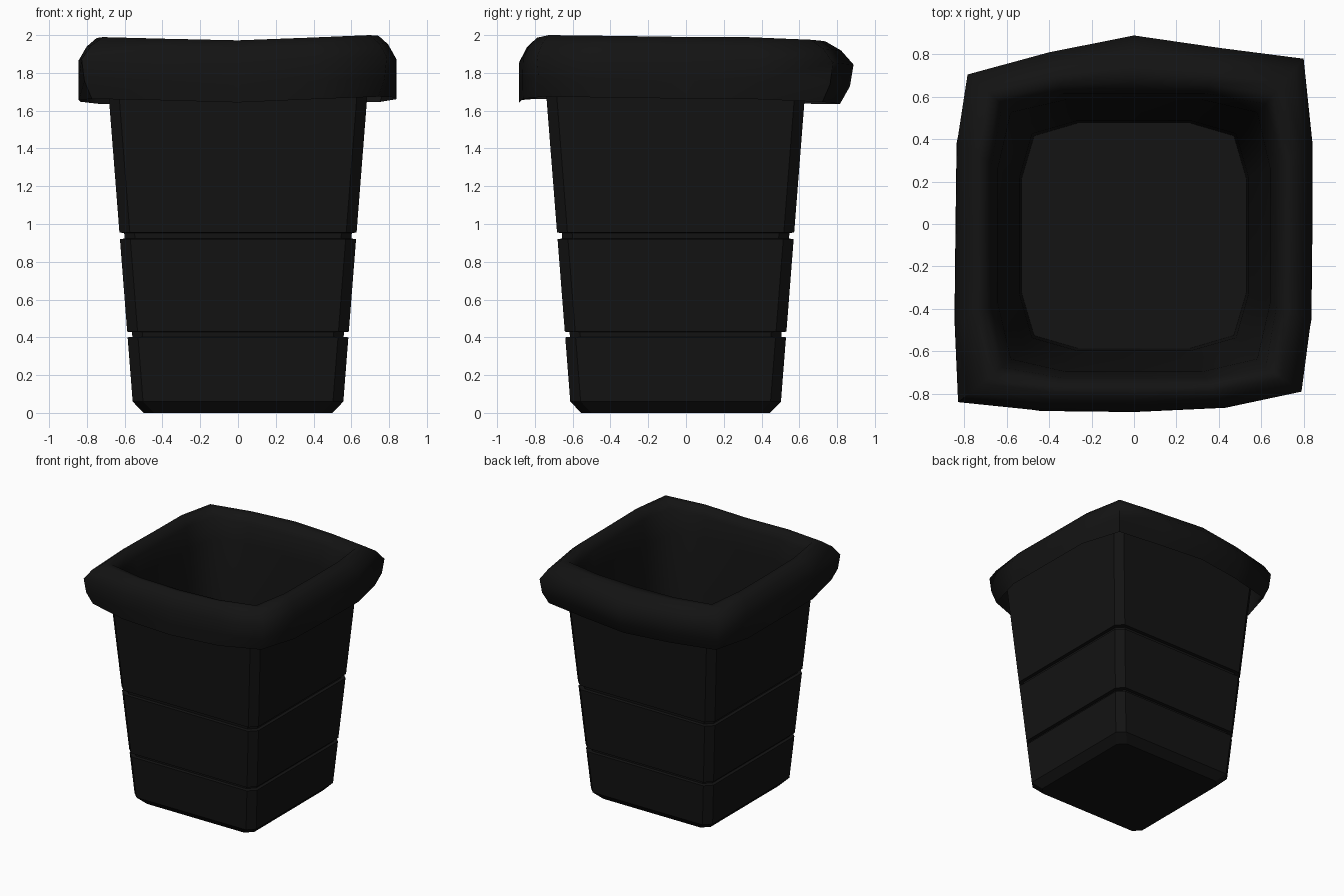
import bpy, bmesh, math

if "Cube" in bpy.data.objects:
    bpy.data.objects.remove(bpy.data.objects["Cube"])

CY = -0.055  # the bin sits slightly forward of the rim's centre

black = bpy.data.materials.new("black_plastic")
black.diffuse_color = (0.0065, 0.0065, 0.0065, 1)
black.use_nodes = True
black.node_tree.nodes["Principled BSDF"].inputs["Base Color"].default_value = black.diffuse_color


def loft(name, rings, cap_first=False, cap_last=False):
    """Bridge equal-length rings of points into one mesh object."""
    bm = bmesh.new()
    vr = [[bm.verts.new(p) for p in r] for r in rings]
    n = len(vr[0])
    for a, b in zip(vr, vr[1:]):
        for i in range(n):
            j = (i + 1) % n
            bm.faces.new((a[i], a[j], b[j], b[i]))
    if cap_first:
        bm.faces.new(vr[0][::-1])
    if cap_last:
        bm.faces.new(vr[-1])
    me = bpy.data.meshes.new(name)
    bm.to_mesh(me)
    bm.free()
    ob = bpy.data.objects.new(name, me)
    bpy.context.collection.objects.link(ob)
    me.materials.append(black)
    return ob


def octagon(h, z, c=0.055):
    """Square with chamfered corners."""
    k = h - c
    pts = [(h, -k), (h, k), (k, h), (-k, h), (-h, k), (-h, -k), (-k, -h), (k, -h)]
    return [(x, y + CY, z) for x, y in pts]


def width(z):
    return 0.553 + 0.0783 * z


# Tapered bin with a bevelled foot and two narrow grooves
profile = [(0.50, 0), (width(0.06), 0.06)]
for z0, z1 in ((0.40, 0.43), (0.92, 0.955)):
    profile += [(width(z0), z0), (width(z0) - 0.025, z0 + 0.003),
                (width(z1) - 0.025, z1 - 0.003), (width(z1), z1)]
profile += [(width(1.84), 1.84), (width(1.84) - 0.02, 1.84)]
loft("bin_body", [octagon(h, z) for h, z in profile], cap_first=True)

# Outer plan of the bag fold, counter-clockwise from the front left corner
plan = [(-0.83, -0.84), (-0.44, -0.88), (0, -0.885), (0.43, -0.865),
        (0.79, -0.79), (0.835, -0.45), (0.84, 0), (0.84, 0.38),
        (0.80, 0.78), (0.41, 0.83), (0, 0.89), (-0.40, 0.81),
        (-0.785, 0.705), (-0.835, 0.38), (-0.84, 0), (-0.845, -0.45)]


def square(h, r):
    """Square with four points a side, corners pulled in by r."""
    k = h - r
    s = [-k, -h / 2, 0, h / 2]
    pts = []
    for q in range(4):
        for i, a in enumerate(s):
            x, y = a, (-k if i == 0 else -h)
            for _ in range(q):
                x, y = -y, x
            pts.append((x, y + CY))
    return pts


# Uneven heights of the rim: drooping at the back, slightly low at the left
def droop(x, y):
    back = max(0, y - 0.3)
    return -0.04 * back - 0.008 * (1 - x) - 0.015 * math.cos(4 * x) * max(0, -y)


def bag_ring(h, t, z, loose=1, tuck=0, r=0.05):
    """t = 0 is the outer fold, t = 1 the inner square; tuck pulls in corners and back."""
    ring = []
    for i, ((ox, oy), (sx, sy)) in enumerate(zip(plan, square(h, r))):
        k = t + (tuck if i % 4 == 0 or i in (9, 10, 11) else 0)
        x, y = ox + (sx - ox) * k, oy + (sy - oy) * k
        ring.append((x, y, z + loose * droop(x, y)))
    return ring


# Bag: open skirt outside, over the rim, down the inside to the floor
bag_rings = [
    bag_ring(0.67, 0.01, 1.665, tuck=0.26),
    bag_ring(0.67, 0, 1.76, tuck=0.08),
    bag_ring(0.67, 0.01, 1.875),
    bag_ring(0.67, 0.25, 1.95),
    bag_ring(0.67, 0.55, 1.995),
    bag_ring(0.67, 0.80, 1.99),
    bag_ring(0.67, 1, 1.93),
    bag_ring(0.64, 1, 1.75, 0, r=0.06),
    bag_ring(0.58, 1, 0.95, 0, r=0.06),
    bag_ring(0.54, 1, 0.38, 0, r=0.06),
    bag_ring(0.53, 1, 0.12, 0, r=0.06),
]
top = max(p[2] for r in bag_rings for p in r)
bag_rings = [[(x, y, z + (2 - top if z > 1.9 else 0)) for x, y, z in r] for r in bag_rings]
bag = loft("bag_liner", bag_rings, cap_last=True)

bpy.ops.object.select_all(action='DESELECT')
bag.select_set(True)
bpy.context.view_layer.objects.active = bag
bpy.ops.object.shade_smooth_by_angle(angle=math.radians(65))
